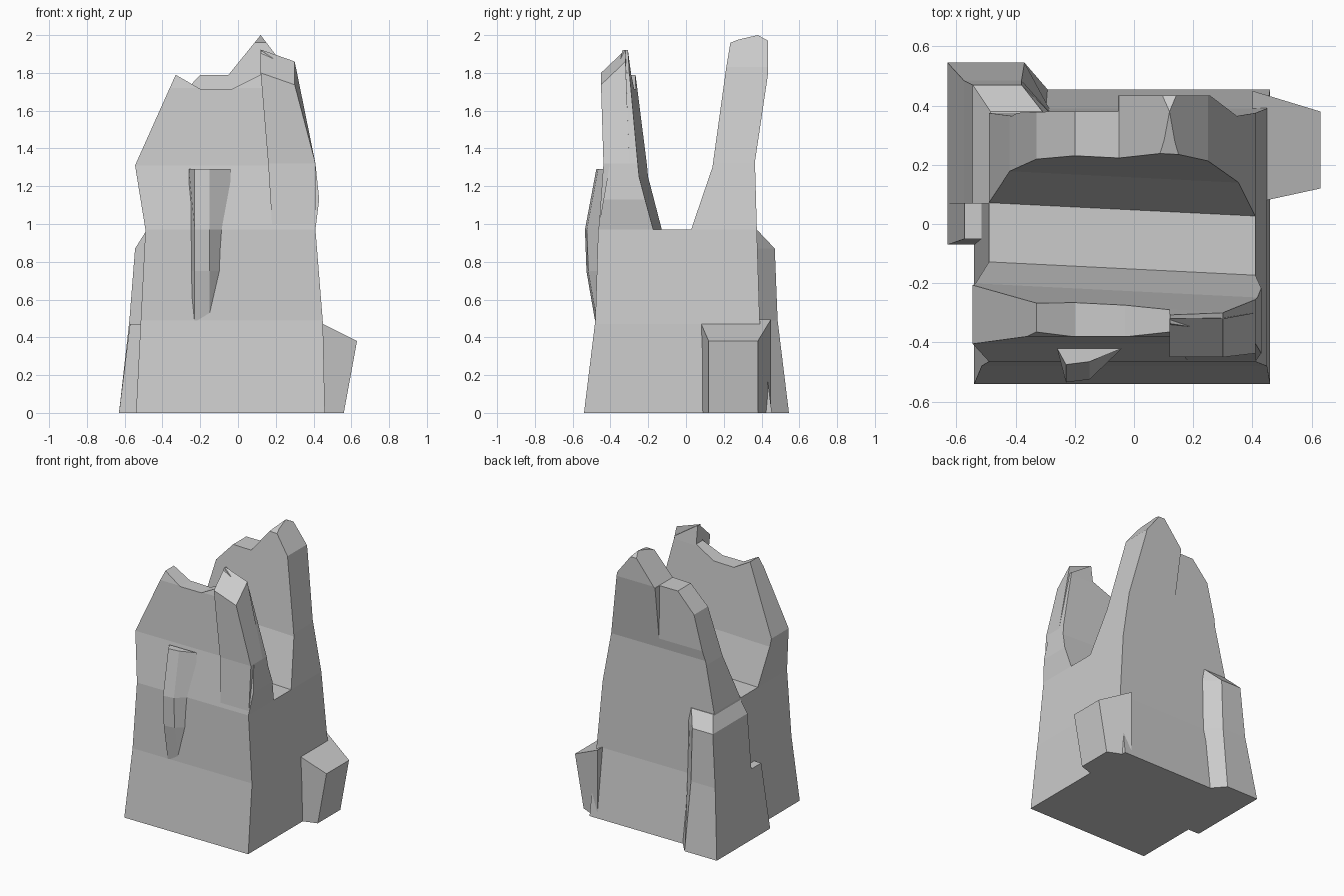
import bpy, bmesh

if "Cube" in bpy.data.objects:
    bpy.data.objects.remove(bpy.data.objects["Cube"])


def loft(name, rings):
    """Closed solid bridging rings that have equal point counts."""
    bm = bmesh.new()
    vs = [[bm.verts.new(p) for p in r] for r in rings]
    n = len(vs[0])
    bm.faces.new(vs[0])
    bm.faces.new(vs[-1])
    for a, b in zip(vs, vs[1:]):
        for i in range(n):
            j = (i + 1) % n
            bm.faces.new((a[i], a[j], b[j], b[i]))
    bmesh.ops.triangulate(bm, faces=[f for f in bm.faces if len(f.verts) > 4])
    bmesh.ops.recalc_face_normals(bm, faces=bm.faces)
    me = bpy.data.meshes.new(name)
    bm.to_mesh(me)
    bm.free()
    ob = bpy.data.objects.new(name, me)
    bpy.context.collection.objects.link(ob)
    return ob


def block(name, levels, skew=0, tilt=(0, 0)):
    """Stacked rectangles (z, x0, x1, y0, y1); the last one can be tilted."""
    rings = [[(x0, y0, z), (x1, y0, z), (x1 + skew, y1, z), (x0, y1, z)]
             for z, x0, x1, y0, y1 in levels]
    ox, oy, _ = rings[-1][0]
    rings[-1] = [(x, y, z + tilt[0] * (x - ox) + tilt[1] * (y - oy)) for x, y, z in rings[-1]]
    return loft(name, rings)


def combine(target, other, op='UNION'):
    m = target.modifiers.new("bool", 'BOOLEAN')
    m.operation, m.object, m.solver = op, other, 'EXACT'
    bpy.context.view_layer.objects.active = target
    bpy.ops.object.modifier_apply(modifier=m.name)
    bpy.data.objects.remove(other)


# Lower edges shared by both halves
FOOT = [(.41, .97), (.45, .47), (.46, 0), (-.54, 0), (-.49, .97)]


def half(name, side, outer, inner, outline):
    """Side profile run along x (valley wall skewed), trimmed by a front outline."""
    ends = [[(x, y, z) for y, z in [(0, 0)] + outer] +
            [(x, y - .05 * (x + .45), z) for y, z in inner] + [(x, 0, .97)]
            for x in (-.7, .7)]
    ob = loft(name, ends)
    mask = loft("outline", [[(x, y, z) for x, z in outline] for y in (0, side)])
    combine(ob, mask, 'INTERSECT')
    return ob


# Front half with its spire
rock = half("rock_spires", -1,
            [(-.54, 0), (-.48, .49), (-.465, .97), (-.405, 1.31), (-.38, 1.72), (-.33, 1.95)],
            [(-.28, 1.93), (-.26, 1.78), (-.205, 1.25), (-.13, .97)],
            [(-.545, 1.31), (-.33, 1.79), (-.2, 1.715), (-.03, 1.715), (.12, 1.79),
             (.121, 1.92), (.3, 1.8), (.41, 1.32), (.43, 1.13)] + FOOT)

# Back half with its spire, notched left of the peak
back = half("back_half", 1,
            [(.455, 0), (.39, .49), (.375, .97), (.365, 1.33), (.435, 1.8), (.435, 1.97), (.38, 2.0)],
            [(.265, 1.96), (.18, 1.3), (.07, .97)],
            [(-.42, 1.3), (-.33, 1.65), (-.2, 1.79), (-.05, 1.79), (.12, 2.0),
             (.25, 1.83), (.35, 1.32)] + FOOT)
combine(back, block("notch", [(1.15, -.8, -.04, .372, .6), (2.1, -.8, -.06, .385, .6)]), 'DIFFERENCE')
combine(rock, back)

# Raised slab on the front spire
combine(rock, block("front_slab", [(1, .18, .41, -.46, -.3), (1.32, .16, .41, -.437, -.3),
                                   (1.8, .12, .3, -.45, -.32)], tilt=(-.35, .95)))
# Thin rib on the front face
combine(rock, loft("front_rib", [
    [(-.26, -.42, z), (-.23, y, z), (-.15, y + .01, z), (-.04, -.42, z)]
    for z, y in ((.49, -.482), (.75, -.527), (.97, -.535), (1.29, -.475))]))
# Buttress at the back left corner
combine(rock, block("corner_buttress", [(0, -.63, .04, .07, .545), (.49, -.575, .03, .07, .485),
                                        (.87, -.545, .03, .07, .47), (.965, -.485, .1, .07, .38)],
                    skew=-.41))
# Low step in front of the buttress
combine(rock, block("side_step", [(0, -.63, -.45, -.07, .1), (.47, -.572, -.45, -.05, .1)]))
# Boulder at the right, narrowing outward
combine(rock, loft("right_boulder", [
    [(xb, y0, 0), (xb, y1, 0), (xt, y1, z), (xt, y0, z)]
    for xb, xt, y0, y1, z in ((.4, .4, .07, .45, .495), (.56, .63, .12, .38, .38))]))
